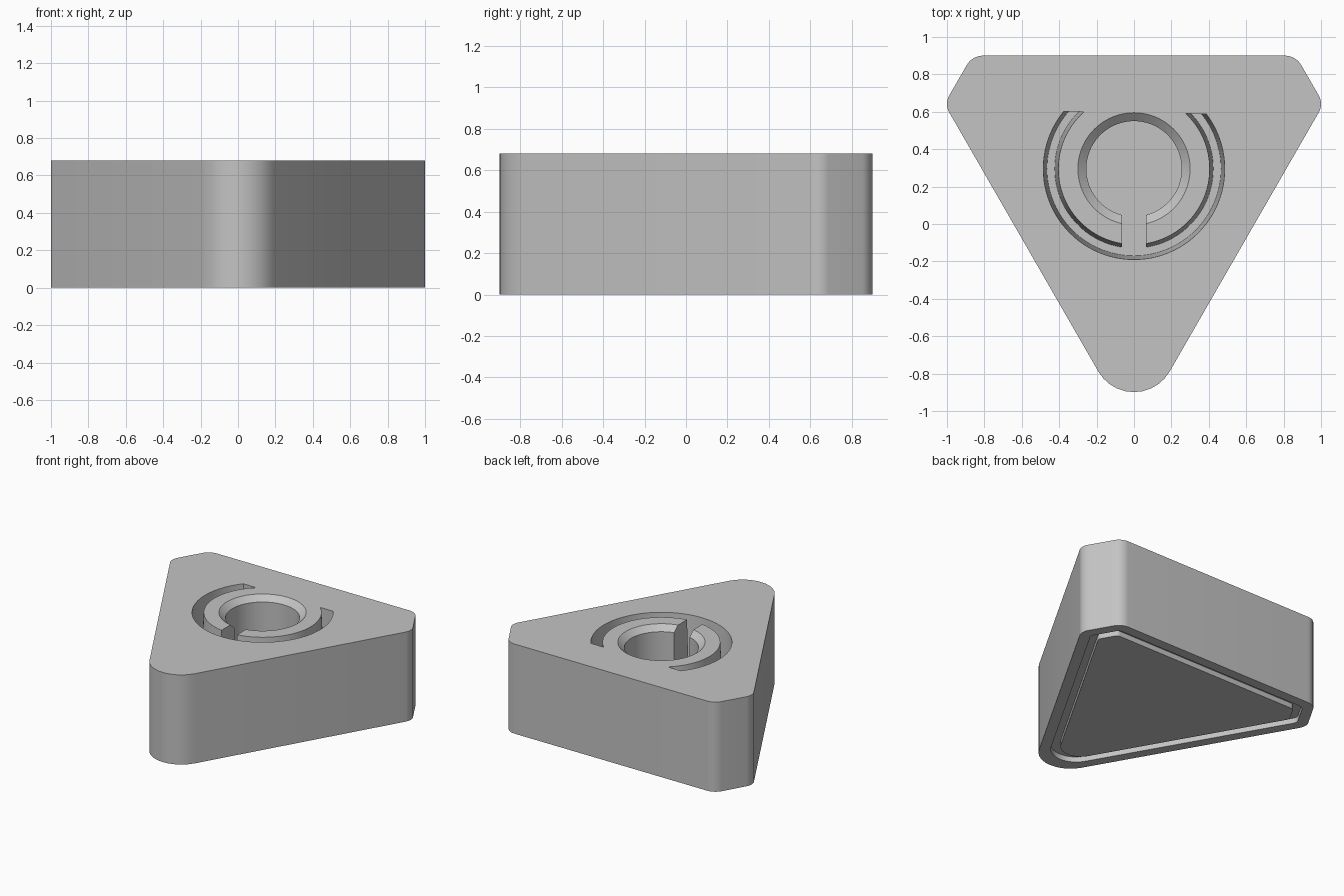
import bpy, bmesh
from math import cos, sin, pi
from mathutils import Vector

if "Cube" in bpy.data.objects:
    bpy.data.objects.remove(bpy.data.objects["Cube"], do_unlink=True)

HEIGHT = 0.68
FLOOR = 0.28            # floor level of the top pockets
CENTRE = Vector((0, 0.295))

grey = bpy.data.materials.new("light grey")
grey.use_nodes = True
grey.diffuse_color = (0.55, 0.55, 0.55, 1)
grey.node_tree.nodes["Principled BSDF"].inputs["Base Color"].default_value = grey.diffuse_color


def outline(inset=0.0, segs=10):
    """Counter-clockwise truncated triangle, inset and with rounded corners."""
    half = [(0, -1.12, 0.22), (1.014, 0.642, 0.09), (0.865, 0.9, 0.1)]
    corners = half + [(-x, y, r) for x, y, r in reversed(half[1:])]
    pts = [Vector(c[:2]) for c in corners]
    n = len(pts)
    loop = []
    for i in range(n):
        a = (pts[i] - pts[i - 1]).normalized()
        b = (pts[(i + 1) % n] - pts[i]).normalized()
        na, nb = Vector((-a.y, a.x)), Vector((-b.y, b.x))
        bisector = (na + nb) / (1 + na.dot(nb))
        radius = max(corners[i][2] - inset * 0.6, 0.04)
        middle = pts[i] + bisector * (inset + radius)
        turn = na.angle(nb)
        for k in range(segs + 1):
            t = k / segs
            d = (na * sin((1 - t) * turn) + nb * sin(t * turn)) / sin(turn)
            loop.append(middle - d * radius)
    return loop


def circle(radius, segs=96):
    return [CENTRE + Vector((cos(2 * pi * k / segs), sin(2 * pi * k / segs))) * radius
            for k in range(segs)]


def loft(name, rings, cyclic=False, clip=None):
    """Skin (loop, z) rings; cap the ends, or close into a tube when cyclic."""
    bm = bmesh.new()
    rows = [[bm.verts.new((p.x, p.y, z)) for p in loop] for loop, z in rings]
    pairs = list(zip(rows, rows[1:]))
    if cyclic:
        pairs.append((rows[-1], rows[0]))
    else:
        bm.faces.new(rows[0])
        bm.faces.new(rows[-1])
    for low, high in pairs:
        for k in range(len(low)):
            j = (k + 1) % len(low)
            bm.faces.new((low[k], low[j], high[j], high[k]))
    if clip:
        cut = bmesh.ops.bisect_plane(bm, geom=bm.verts[:] + bm.edges[:] + bm.faces[:],
                                     plane_co=clip[0], plane_no=clip[1], clear_outer=True)
        edges = [e for e in cut["geom_cut"] if isinstance(e, bmesh.types.BMEdge)]
        bmesh.ops.holes_fill(bm, edges=edges, sides=0)
    bmesh.ops.recalc_face_normals(bm, faces=bm.faces[:])
    mesh = bpy.data.meshes.new(name)
    bm.to_mesh(mesh)
    bm.free()
    mesh.materials.append(grey)
    obj = bpy.data.objects.new(name, mesh)
    bpy.context.collection.objects.link(obj)
    return obj


def box_loop(x, y0, y1):
    return [Vector(p) for p in ((-x, y0), (x, y0), (x, y1), (-x, y1))]


# Main body
block = loft("triangular_block", [(outline(), 0), (outline(), HEIGHT)])

ABOVE = HEIGHT + 0.02
cutters = [
    # Round pocket with a chamfered rim
    loft("pocket_cutter", [(circle(0.255), FLOOR), (circle(0.255), HEIGHT - 0.04),
                           (circle(0.3), HEIGHT), (circle(0.3), ABOVE)]),
    # Tapered arc groove around the pocket, open towards the back
    loft("arc_groove_cutter", [(circle(0.486), ABOVE), (circle(0.465), FLOOR),
                               (circle(0.424), FLOOR), (circle(0.404), ABOVE)],
         cyclic=True, clip=((0, 0.595, 0), (0.018, 1, 0))),
    # Slot joining the pocket and the groove
    loft("slot_cutter", [(box_loop(0.065, -0.15, 0.12), FLOOR),
                         (box_loop(0.065, -0.15, 0.12), ABOVE)]),
    # Groove around the underside panel
    loft("base_groove_cutter", [(outline(0.075), -0.02), (outline(0.075), 0.04),
                                (outline(0.135), 0.04), (outline(0.135), -0.02)],
         cyclic=True),
]

bpy.ops.object.select_all(action='DESELECT')
bpy.context.view_layer.objects.active = block
block.select_set(True)
for cutter in cutters:
    cutter.hide_render = True
    mod = block.modifiers.new(cutter.name, 'BOOLEAN')
    mod.operation = 'DIFFERENCE'
    mod.solver = 'EXACT'
    mod.object = cutter
    bpy.ops.object.modifier_apply(modifier=mod.name)
    bpy.data.objects.remove(cutter, do_unlink=True)

bpy.ops.object.shade_smooth_by_angle()
